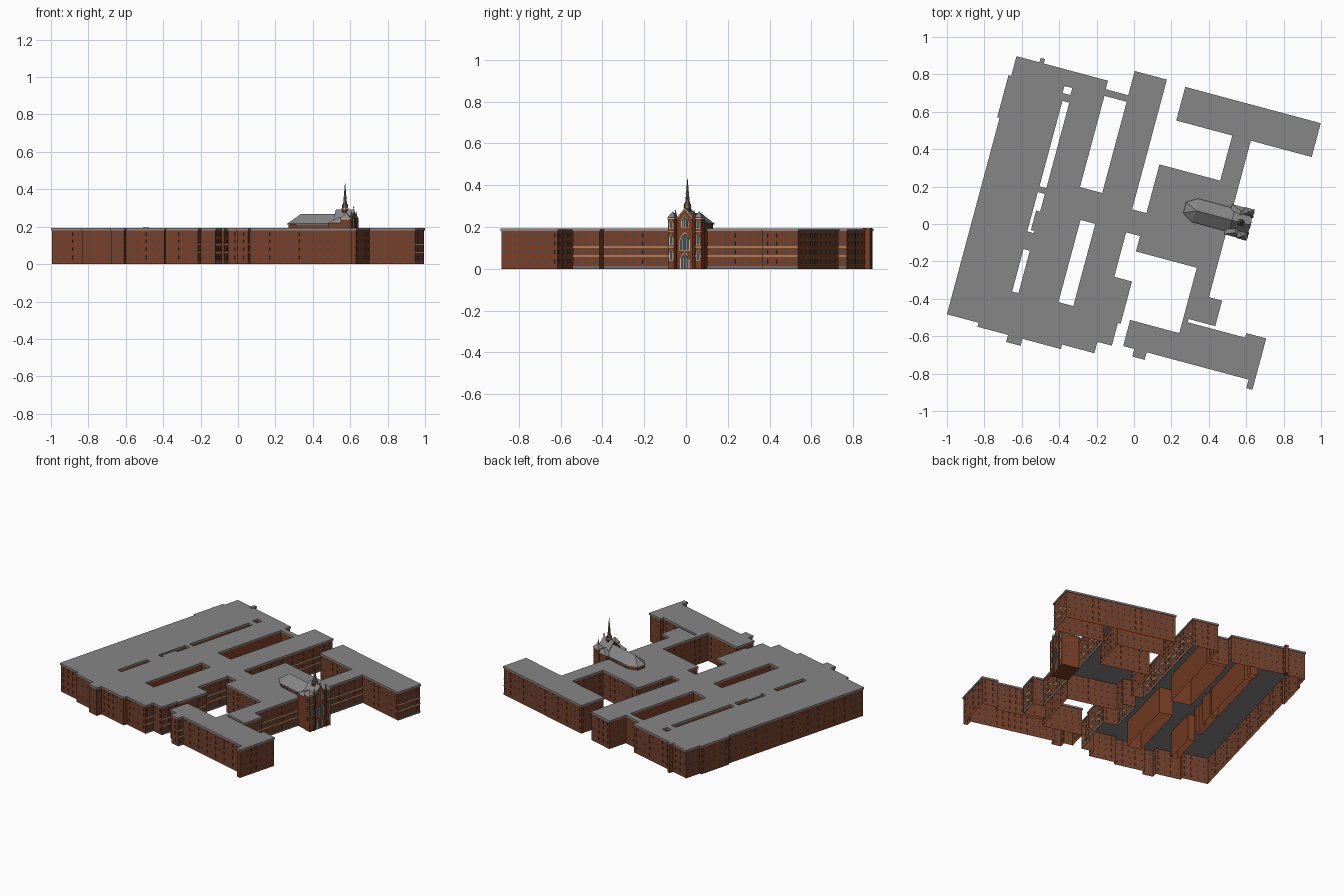
import bpy, bmesh, math
from mathutils import Vector
from mathutils.geometry import tessellate_polygon

if "Cube" in bpy.data.objects:
    bpy.data.objects.remove(bpy.data.objects["Cube"])

TURN = math.radians(-15)      # whole complex is laid out on a rotated u/v grid
WALL_TOP, ROOF_TOP = 0.183, 0.193
CV = 0.155                    # centre line of the chapel


def material(name, r, g, b):
    m = bpy.data.materials.new(name)
    m.diffuse_color = (r, g, b, 1)
    m.use_nodes = True
    m.node_tree.nodes["Principled BSDF"].inputs["Base Color"].default_value = m.diffuse_color
    return m


BRICK = material("brick", 0.20, 0.050, 0.018)
ROOF = material("roof_grey", 0.24, 0.24, 0.24)
GLASS = material("window_glass", 0.055, 0.075, 0.09)
CREAM = material("cream_stone", 0.62, 0.50, 0.30)
SLATE = material("spire_slate", 0.16, 0.14, 0.14)


def finish(name, bm, mat, fix=True):
    if fix:
        bmesh.ops.recalc_face_normals(bm, faces=bm.faces)
    me = bpy.data.meshes.new(name)
    bm.to_mesh(me)
    bm.free()
    me.materials.append(mat)
    ob = bpy.data.objects.new(name, me)
    ob.rotation_euler.z = TURN
    bpy.context.collection.objects.link(ob)
    return ob


def add_hull(bm, pts):
    vs = [bm.verts.new(p) for p in pts]
    bmesh.ops.convex_hull(bm, input=vs)


def add_box(bm, u0, u1, v0, v1, z0, z1):
    add_hull(bm, [(u, v, z) for u in (u0, u1) for v in (v0, v1) for z in (z0, z1)])


def box(name, mat, *dims):
    bm = bmesh.new()
    add_box(bm, *dims)
    return finish(name, bm, mat)


def hull(name, mat, pts):
    bm = bmesh.new()
    add_hull(bm, pts)
    return finish(name, bm, mat)


def cone(name, mat, u, v, z0, z1, r0, r1, n=8):
    ring = lambda r, z: [(u + r * math.cos((i + .5) * math.tau / n),
                          v + r * math.sin((i + .5) * math.tau / n), z) for i in range(n)]
    top = ring(r1, z1) if r1 > 0 else [(u, v, z1)]
    return hull(name, mat, ring(r0, z0) + top)


def arch(name, mat, u, v, z0, w, h, t=0.002):
    """Pointed arch plate facing the entrance side."""
    prof = [(-w / 2, 0), (w / 2, 0), (w / 2, h - w * .8), (w * .36, h - w * .4),
            (0, h), (-w * .36, h - w * .4), (-w / 2, h - w * .8)]
    hull(name, mat, [(uu, v + a, z0 + b) for uu in (u - .002, u + t) for a, b in prof])


def corners(c):
    """Right-angled loop from alternating u, v values."""
    n = len(c)
    out = []
    for i in range(0, n, 2):
        out += [Vector((c[i], c[i + 1])), Vector((c[(i + 2) % n], c[i + 1]))]
    return out


# Footprint (clockwise) and courtyards (counter-clockwise)
outer = corners([
    -.835, .70, -.337, .653, -.204, .787, -.034, .069, .053, .339, .389, .597,
    .079, .775, .821, .596, .484, -.278, .557, -.411, .41, -.437, .735, -.412,
    .837, -.688, .811, -.641, .239, -.683, .178, -.641, .117, -.505, .389, -.135,
    .052, -.05, -.033, -.304, .065, -.53, .05, -.655, -.03, -.718, -.209, -.743,
    -.421, -.782, -.493, -.743, -.662, -.721, -.837, .366, -.85, .591])
# corner order: each value pair gives (u, v) then (next u, v)
yards = [corners(c) for c in (
    [-.334, .112, -.203, .625], [-.286, -.512, -.196, -.049], [-.544, .06, -.498, .541],
    [-.554, .574, -.503, .621], [-.54, -.521, -.497, -.278],
    [-.545, -.19, -.50, -.17, -.52, -.07, -.498, .036])]
loops = [outer] + yards


def edges(loop):
    return [(loop[i], loop[(i + 1) % len(loop)]) for i in range(len(loop))]


def left(a, b):
    d = (b - a).normalized()
    return Vector((-d.y, d.x))


# Brick walls as open sheets
bm = bmesh.new()
for loop in loops:
    for a, b in edges(loop):
        bm.faces.new([bm.verts.new((p.x, p.y, z)) for p, z in
                      ((b, 0), (a, 0), (a, WALL_TOP), (b, WALL_TOP))])
finish("brick_walls", bm, BRICK, fix=False)

# Flat roof slab with a slight overhang
bm = bmesh.new()
grown = []
for loop in loops:
    n = len(loop)
    grown.append([p + .004 * (left(loop[i - 1], p) + left(p, loop[(i + 1) % n]))
                  for i, p in enumerate(loop)])
tris = tessellate_polygon([[p.to_3d() for p in g] for g in grown])
flat = [p for g in grown for p in g]
lo = [bm.verts.new((p.x, p.y, WALL_TOP - .002)) for p in flat]
hi = [bm.verts.new((p.x, p.y, ROOF_TOP)) for p in flat]
for t in tris:
    for ring in (lo, hi):
        bm.faces.new([ring[i] for i in t])
k = 0
for g in grown:
    for i in range(len(g)):
        a, b = k + i, k + (i + 1) % len(g)
        bm.faces.new((lo[a], lo[b], hi[b], hi[a]))
    k += len(g)
finish("flat_roof", bm, ROOF)

# Windows on every outer wall, cream bands and plinth on the entrance-side walls
win, band, plinth = bmesh.new(), bmesh.new(), bmesh.new()
for a, b in edges(outer):
    length, nrm = (b - a).length, left(a, b)
    if length < .03:
        continue
    d = (b - a) / length
    n = max(1, round(length / .042))
    for i in range(n):
        c = a + d * length * (i + .5) / n
        if abs(c.x - .484) < .01 and abs(c.y - CV) < .09:
            continue
        h = Vector((abs(d.x), abs(d.y))) * .0065 + Vector((abs(nrm.x), abs(nrm.y))) * .0015
        for z in (.035, .08, .122, .16):
            add_box(win, c.x - h.x, c.x + h.x, c.y - h.y, c.y + h.y, z - .01, z + .01)
    if nrm.x > .9 and -.05 < a.x < .83:
        y0, y1 = sorted((a.y, b.y))
        for z in (.062, .104):
            add_box(band, a.x - .001, a.x + .002, y0, y1, z - .003, z + .003)
        add_box(plinth, a.x - .001, a.x + .002, y0, y1, 0, .014)
finish("wall_windows", win, GLASS)
finish("cream_bands", band, CREAM)
finish("plinth", plinth, SLATE)

# Small stair turret on the rear wall
box("rear_turret", BRICK, -.71, -.69, .69, .727, 0, .19)
box("rear_turret_cap", ROOF, -.712, -.688, .69, .729, .19, .196)

# Chapel nave with angled apse
half = [(.51, .06), (.30, .06), (.245, .028)]
plan = half + [(u, -v) for u, v in half]
hull("nave_walls", BRICK, [(u, CV + v, z) for u, v in plan for z in (.185, .215)])
hull("nave_roof", ROOF, [(u - (.006 if u < .5 else 0), CV + v * 1.08, z) for u, v in plan
                         for z in (.212, .216)] + [(.307, CV, .268), (.51, CV, .268)])
bm = bmesh.new()
for i in range(6):
    for s in (-1, 1):
        u, v = .325 + i * .03, CV + s * .06
        add_box(bm, u - .005, u + .005, v - .0015, v + .0015, .196, .21)
finish("nave_windows", bm, GLASS)

# Entrance block with cross gable roof
box("entrance_block", BRICK, .48, .585, CV - .08, CV + .08, 0, .222)
hull("entrance_cross_roof", ROOF,
     [(u, CV + s * .083, .22) for u in (.478, .588) for s in (-1, 1)] +
     [(.533, CV + s * .06, .25) for s in (-1, 1)])

# Central gabled front
gable = [(-.045, 0), (.045, 0), (.045, .235), (0, .288), (-.045, .235)]
hull("entrance_gable", BRICK, [(u, CV + a, z) for u in (.52, .60) for a, z in gable])
for s in (-1, 1):
    hull("gable_roof_side", ROOF, [(u, CV + s * a, z + dz) for u in (.50, .598)
                                   for a, z in ((0, .287), (.047, .233)) for dz in (0, .005)])
    hull("gable_coping", CREAM, [(u, CV + s * a, z + dz) for u in (.598, .602)
                                 for a, z in ((0, .288), (.047, .235)) for dz in (-.004, .003)])
box("gable_finial", SLATE, .597, .601, CV - .002, CV + .002, .288, .31)
box("gable_finial_arm", SLATE, .597, .601, CV - .006, CV + .006, .301, .304)

# Side towers, pinnacles and buttresses
for s in (-1, 1):
    v = CV + s * .066
    box("side_tower", BRICK, .55, .602, v - .018, v + .018, 0, .245)
    hull("side_tower_roof", ROOF, [(u, v + t * .02, .245) for u in (.548, .604) for t in (-1, 1)]
         + [(.577, v, .275)])
    box("tower_cornice", CREAM, .549, .604, v - .019, v + .019, .238, .243)
    cone("pinnacle_shaft", BRICK, .60, CV + s * .046, 0, .25, .007, .007)
    cone("pinnacle_tip", SLATE, .60, CV + s * .046, .25, .285, .008, 0)
    for z0, w, h in ((.19, .014, .04), (.115, .014, .045), (.04, .014, .045)):
        arch("tower_window_frame", CREAM, .602, v, z0, w + .007, h + .005)
        arch("tower_window", GLASS, .603, v, z0 + .002, w, h, .003)
    for z in (.062, .104, .18):
        box("tower_band", CREAM, .60, .6035, v - .018, v + .018, z - .002, z + .002)
    # narrow lights on the flanks
    for z in (.08, .15, .205):
        box("flank_window", GLASS, .567, .58, v + s * .0165, v + s * .0195, z - .012, z + .012)

# Portal, great window and upper gable window
for z0, w, h in ((.0, .038, .075), (.085, .044, .085), (.195, .026, .055)):
    arch("front_arch_frame", CREAM, .60, CV, z0, w + .009, h + .007)
    arch("front_arch_glass", GLASS, .601, CV, z0 + .002, w, h, .003)
    for s in (-1, 1):
        box("arch_mullion", CREAM, .60, .605, CV + s * w / 5 - .0012, CV + s * w / 5 + .0012,
            z0 + .002, z0 + h * .7)

# Spire over the entrance
cone("spire_base", BRICK, .551, CV, .25, .295, .018, .016)
cone("spire_ring", CREAM, .551, CV, .293, .299, .019, .019)
cone("spire_lower", SLATE, .551, CV, .299, .325, .017, .010)
cone("spire_upper", SLATE, .551, CV, .325, .425, .010, .0015)
cone("spire_collar", CREAM, .551, CV, .358, .362, .0085, .0085)
box("spire_cross", SLATE, .550, .552, CV - .001, CV + .001, .42, .432)
for i in range(4):
    a = math.pi / 2 * i + math.pi / 4
    cone("spire_corner_pinnacle", BRICK, .551 + .017 * math.cos(a), CV + .017 * math.sin(a),
         .26, .325, .004, 0, 6)
